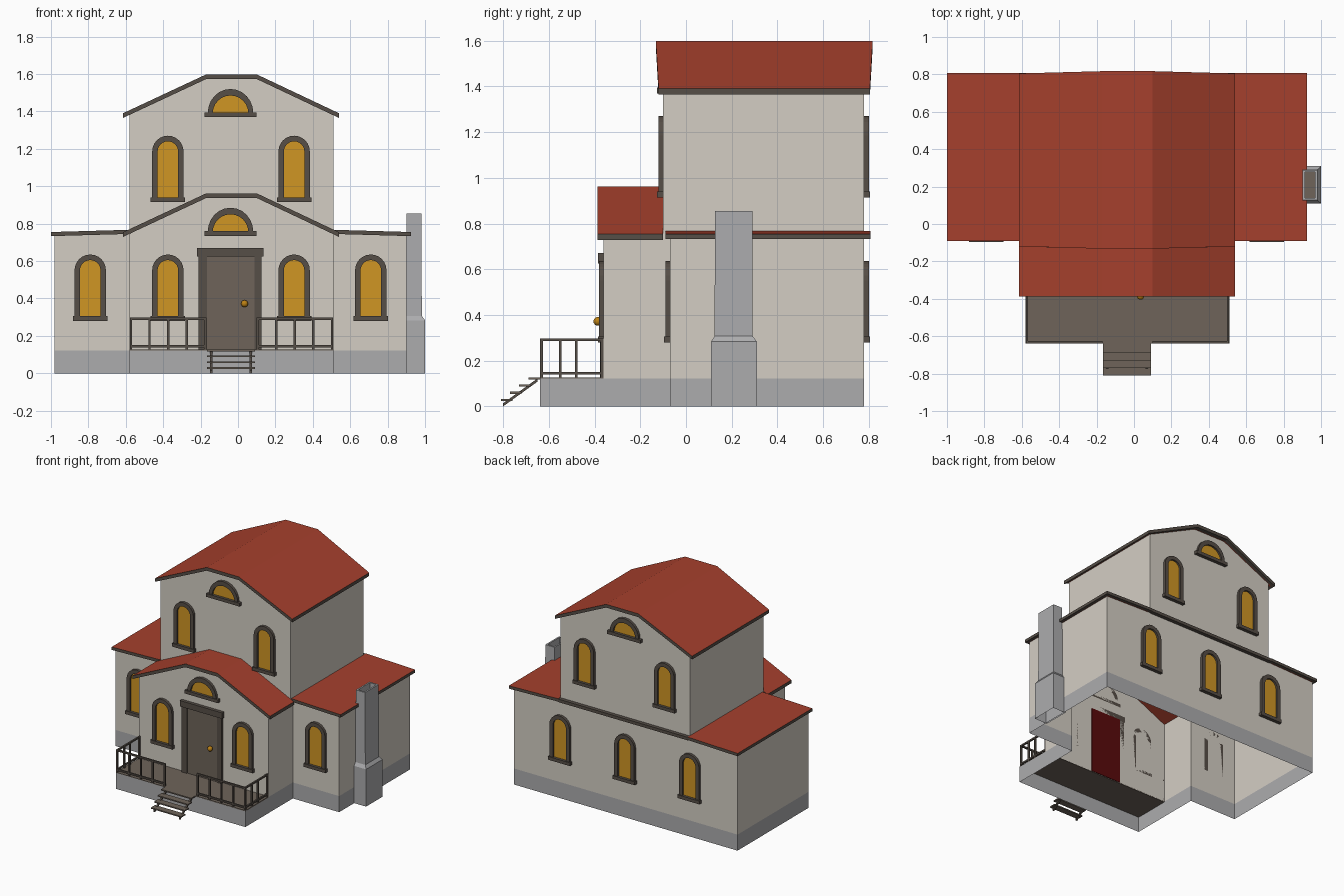
import bpy, bmesh, math

if "Cube" in bpy.data.objects:
    bpy.data.objects.remove(bpy.data.objects["Cube"])


def mat(name, r, g, b):
    lin = [((c / 255 + 0.055) / 1.055) ** 2.4 for c in (r, g, b)]
    m = bpy.data.materials.new(name)
    m.diffuse_color = (*lin, 1)
    m.use_nodes = True
    m.node_tree.nodes["Principled BSDF"].inputs["Base Color"].default_value = m.diffuse_color
    return m


WALL = mat("cream plaster", 212, 206, 196)
STONE = mat("grey stone", 172, 172, 174)
RED = mat("red roof", 166, 64, 45)
DARK = mat("dark brown trim", 86, 78, 71)
WOOD = mat("brown wood", 110, 100, 90)
GOLD = mat("amber glass", 208, 150, 36)
BRASS = mat("brass", 190, 130, 20)
MAROON = mat("dark red", 90, 10, 12)


def finish(name, bm, *mats, recalc=True):
    if recalc:
        bmesh.ops.recalc_face_normals(bm, faces=bm.faces)
    me = bpy.data.meshes.new(name)
    bm.to_mesh(me)
    bm.free()
    for m in mats:
        me.materials.append(m)
    ob = bpy.data.objects.new(name, me)
    bpy.context.collection.objects.link(ob)
    return ob


def add_box(bm, x0, x1, y0, y1, z0, z1):
    vs = bmesh.ops.create_cube(bm, size=1)["verts"]
    for v in vs:
        v.co.x = x0 if v.co.x < 0 else x1
        v.co.y = y0 if v.co.y < 0 else y1
        v.co.z = z0 if v.co.z < 0 else z1
    return vs


def boxes(name, m, *dims):
    bm = bmesh.new()
    for d in dims:
        add_box(bm, *d)
    return finish(name, bm, m)


def shell(name, outline, z0, z1, m, gables=()):
    """Open wall ring from a counter-clockwise plan, with gable faces (y, outward, profile)."""
    bm = bmesh.new()
    lo = [bm.verts.new((x, y, z0)) for x, y in outline]
    hi = [bm.verts.new((x, y, z1)) for x, y in outline]
    n = len(lo)
    for i in range(n):
        j = (i + 1) % n
        bm.faces.new((lo[i], lo[j], hi[j], hi[i]))
    for y, out, prof in gables:
        pts = prof if out > 0 else prof[::-1]
        bm.faces.new([bm.verts.new((x, y, z)) for x, z in pts])
    return finish(name, bm, m, recalc=False)


def roof(name, pts, y0, y1, thick=0.025, flare=0.0):
    """Slab following a gable profile: red above, dark rim, red lining."""
    bm = bmesh.new()
    zmin = min(z for _, z in pts)
    rows = []
    for x, z in pts:
        f = flare if z > zmin + 0.05 else 0
        rows.append([bm.verts.new((x, y, h)) for h in (z, z - thick) for y in (y0 - f, y1 + f)])
    under = []
    for a, b in zip(rows, rows[1:]):
        bm.faces.new((a[0], b[0], b[1], a[1]))
        under.append(bm.faces.new((a[2], a[3], b[3], b[2])))
        bm.faces.new((a[0], a[2], b[2], b[0]))
        bm.faces.new((a[1], b[1], b[3], a[3]))
    for r in (rows[0], rows[-1]):
        bm.faces.new((r[0], r[1], r[3], r[2]))
    bmesh.ops.recalc_face_normals(bm, faces=bm.faces)
    for f in bm.faces:
        f.material_index = 0 if abs(f.normal.z) > 0.3 else 1
    rim = bmesh.ops.inset_region(bm, faces=under, thickness=0.03)["faces"]
    for f in rim:
        f.material_index = 1
    return finish(name, bm, RED, DARK, recalc=False)


def arch(cx, z0, half, spring, rise, n=12):
    pts = [(cx + half, z0)] if spring > 0 else []
    for i in range(n + 1):
        a = math.pi * i / n
        pts.append((cx + half * math.cos(a), z0 + spring + rise * math.sin(a)))
    if spring > 0:
        pts.append((cx - half, z0))
    return pts


def window(name, cx, z0, y, out, wide=False):
    """Arched frame, glass plate and sill on a wall at y, facing out (-1 front, 1 back)."""
    if wide:
        o, i, sill = arch(cx, z0 + 0.02, 0.122, 0, 0.13), arch(cx, z0 + 0.02, 0.095, 0, 0.095), 0.14
    else:
        o, i, sill = arch(cx, z0 + 0.02, 0.084, 0.25, 0.085), arch(cx, z0 + 0.02, 0.055, 0.25, 0.055), 0.092
    bm = bmesh.new()
    ring = [[bm.verts.new((x, y + out * d, z)) for x, z in p] for p, d in
            ((o, 0), (o, 0.02), (i, 0.02), (i, 0))]
    for k in range(4):
        a, b = ring[k], ring[(k + 1) % 4]
        for j in range(len(o) - 1):
            bm.faces.new((a[j], a[j + 1], b[j + 1], b[j]))
    ya, yb = sorted((y, y + out * 0.026))
    add_box(bm, cx - sill, cx + sill, ya, yb, z0, z0 + 0.025)
    finish(name + "_frame", bm, DARK)
    bm = bmesh.new()
    pts = i if out > 0 else i[::-1]
    bm.faces.new([bm.verts.new((x, y + out * 0.006, z)) for x, z in pts])
    bmesh.ops.recalc_face_normals(bm, faces=bm.faces)
    for f in bm.faces:
        if f.normal.y * out < 0:
            f.normal_flip()
    finish(name + "_glass", bm, GOLD, recalc=False)


# Plan lines
XL, XR, WL, WR = -0.58, 0.51, -0.98, 0.90
YB, YW, YF, YP, YT = 0.78, -0.07, -0.36, -0.64, -0.10


def tee(y):
    return [(WL, YW), (XL, YW), (XL, y), (XR, y), (XR, YW), (WR, YW), (WR, YB), (WL, YB)]


def gable(z0, z1):
    return [(XL, z0), (-0.17, z1), (0.10, z1), (XR, z0)]


# Stone base, lower walls, upper storey
shell("stone_base", tee(YP), 0, 0.122, STONE)
shell("lower_walls", tee(YF), 0.122, 0.745, WALL, [(YF, -1, gable(0.745, 0.945))])
shell("upper_walls", [(XL, YT), (XR, YT), (XR, YB), (XL, YB)], 0.74, 1.383, WALL,
      [(YT, -1, gable(1.383, 1.583)), (YB, 1, gable(1.383, 1.583))])

# Roofs
roof("upper_roof", [(-0.615, 1.39), (-0.17, 1.598), (0.10, 1.598), (0.54, 1.39)], -0.12, 0.805, flare=0.012)
roof("entrance_roof", [(-0.615, 0.754), (-0.17, 0.962), (0.10, 0.962), (0.54, 0.754)], -0.388, YT)
roof("left_wing_roof", [(-1.0, 0.755), (XL, 0.767)], -0.09, 0.808, 0.022)
roof("right_wing_roof", [(XR, 0.767), (0.925, 0.755)], -0.09, 0.808, 0.022)
boxes("back_eave", DARK, (XL, XR, YB, 0.808, 0.742, 0.765))

# Windows
for cx in (-0.375, 0.30):
    window("entrance_window", cx, 0.28, YF, -1)
    window("upper_front_window", cx, 0.915, YT, -1)
    window("upper_back_window", cx, 0.915, YB, 1)
for cx in (-0.79, 0.71):
    window("wing_window", cx, 0.28, YW, -1)
for cx in (-0.585, -0.04, 0.505):
    window("lower_back_window", cx, 0.28, YB, 1)
window("entrance_gable_window", -0.04, 0.735, YF, -1, True)
window("front_gable_window", -0.04, 1.37, YT, -1, True)
window("back_gable_window", -0.04, 1.37, YB, 1, True)

# Door
boxes("door", WOOD, (-0.167, 0.087, YF - 0.01, YF, 0.122, 0.63))
boxes("door_frame", DARK, (-0.212, -0.167, YF - 0.017, YF, 0.122, 0.63),
      (0.087, 0.126, YF - 0.017, YF, 0.122, 0.63), (-0.22, 0.136, YF - 0.025, YF, 0.625, 0.67))
boxes("door_inner_face", MAROON, (-0.167, 0.087, YF + 0.001, YF + 0.006, 0.122, 0.63))
bm = bmesh.new()
bmesh.ops.create_uvsphere(bm, u_segments=14, v_segments=8, radius=0.019)
bmesh.ops.translate(bm, verts=bm.verts, vec=(0.035, YF - 0.026, 0.372))
for f in bm.faces:
    f.smooth = True
finish("door_knob", bm, BRASS)

# Porch floor and steps
boxes("porch_floor", WOOD, (XL, XR, YP, YF, 0.118, 0.126))
boxes("steps", WOOD, *[(-0.165, 0.09, -0.81 + k * 0.04, -0.76 + k * 0.04, 0.024 + k * 0.031, 0.033 + k * 0.031)
                       for k in range(4)])
bm = bmesh.new()
for x in (-0.15, 0.062):
    for v in add_box(bm, x, x + 0.013, -0.80, -0.65, 0, 0.014):
        if v.co.y > -0.7:
            v.co.z += 0.108
finish("step_stringers", bm, DARK)

# Railings
T = 0.006
rails = []
for x0, x1 in ((-0.572, -0.175), (0.105, 0.502)):
    for z in (0.145, 0.24, 0.292):
        if z != 0.24:
            rails.append((x0 - T, x1 + T, -0.632 - T, -0.632 + T, z - T, z + T))
    for k in range(5):
        x = x0 + (x1 - x0) * k / 4
        rails.append((x - T, x + T, -0.632 - T, -0.632 + T, 0.12, 0.292))
for x in (-0.572, 0.502):
    for z in (0.145, 0.292):
        rails.append((x - T, x + T, -0.632, YF, z - T, z + T))
    for y in (-0.55, -0.48, -0.368):
        rails.append((x - T, x + T, y - T, y + T, 0.12, 0.292))
boxes("porch_railings", DARK, *rails)

# Chimney: stepped rectangular stack with a hollow top
bm = bmesh.new()
rings = [(0.89, 1.0, 0.11, 0.31, 0), (0.89, 1.0, 0.11, 0.31, 0.283), (0.90, 0.983, 0.125, 0.292, 0.307),
         (0.902, 0.98, 0.127, 0.29, 0.855), (0.914, 0.968, 0.139, 0.278, 0.855), (0.914, 0.968, 0.139, 0.278, 0.80)]
prev = None
for x0, x1, y0, y1, z in rings:
    cur = [bm.verts.new(p) for p in ((x0, y0, z), (x1, y0, z), (x1, y1, z), (x0, y1, z))]
    if prev:
        for i in range(4):
            j = (i + 1) % 4
            bm.faces.new((prev[i], prev[j], cur[j], cur[i]))
    prev = cur
bm.faces.new(prev).material_index = 1
finish("chimney", bm, STONE, WOOD, recalc=False)
